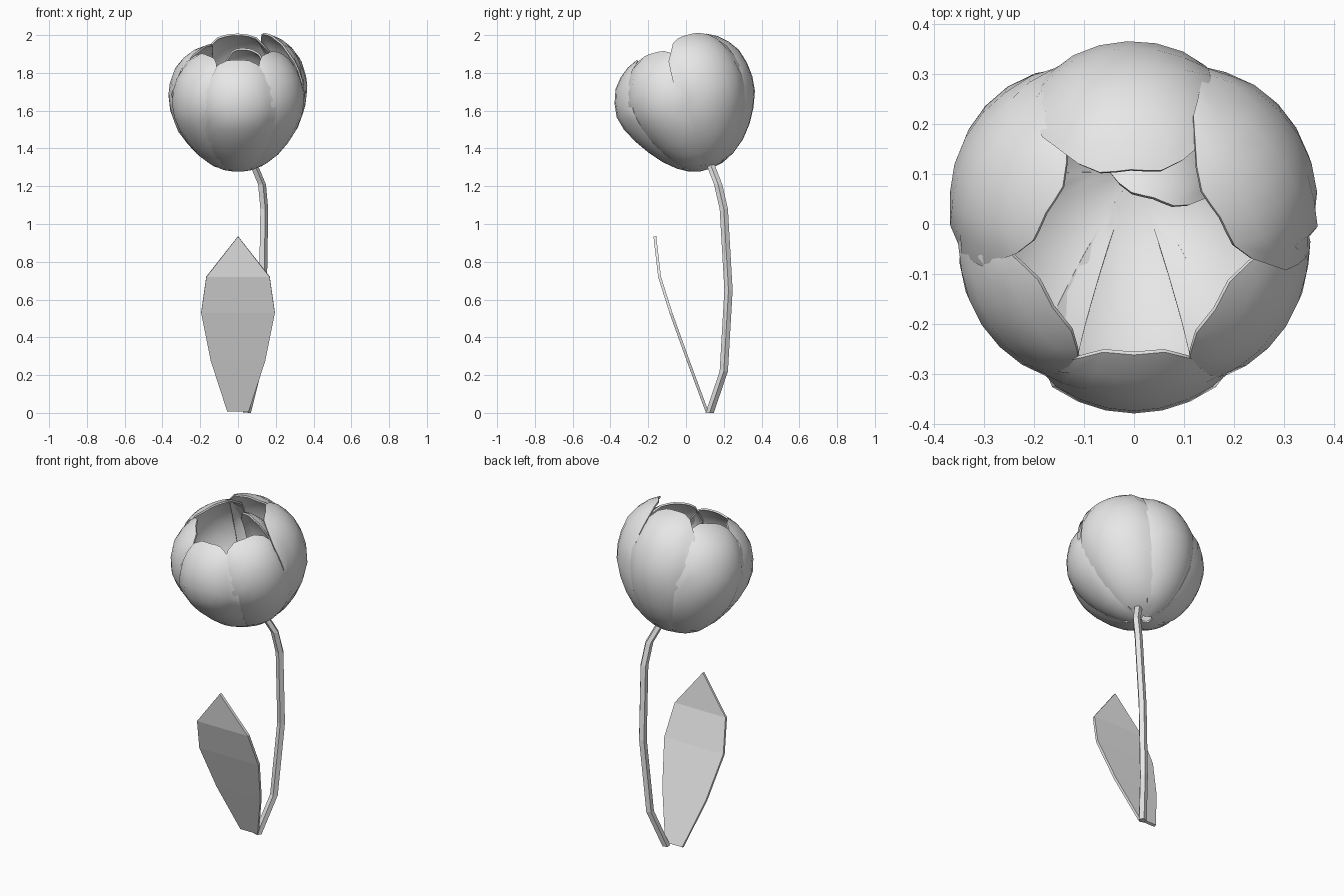
import bpy
import math
from mathutils import Matrix, Vector

if "Cube" in bpy.data.objects:
    bpy.data.objects.remove(bpy.data.objects["Cube"], do_unlink=True)

grey = bpy.data.materials.new("light grey")
grey.use_nodes = True
grey.diffuse_color = (0.8, 0.8, 0.8, 1)
grey.node_tree.nodes["Principled BSDF"].inputs["Base Color"].default_value = (0.8, 0.8, 0.8, 1)


def make_object(name, verts, faces):
    mesh = bpy.data.meshes.new(name)
    mesh.from_pydata(verts, [], faces)
    mesh.materials.append(grey)
    obj = bpy.data.objects.new(name, mesh)
    bpy.context.collection.objects.link(obj)
    return obj


def grid_faces(rows, cols, closed=False):
    faces = []
    for i in range(rows - 1):
        for j in range(cols if closed else cols - 1):
            k = (j + 1) % cols
            faces.append((i * cols + j, i * cols + k, (i + 1) * cols + k, (i + 1) * cols + j))
    return faces


def thicken(obj, amount, smooth):
    mod = obj.modifiers.new("thickness", 'SOLIDIFY')
    mod.thickness = amount
    mod.offset = 0
    bpy.ops.object.select_all(action='DESELECT')
    obj.select_set(True)
    bpy.context.view_layer.objects.active = obj
    bpy.ops.object.modifier_apply(modifier=mod.name)
    if smooth:
        bpy.ops.object.shade_smooth_by_angle(angle=math.radians(40))


# Flower cup: radius and height along the leaning axis
PROFILE = [(0.03, 0), (0.13, 0.02), (0.23, 0.1), (0.31, 0.2), (0.355, 0.32),
           (0.365, 0.43), (0.33, 0.54), (0.27, 0.62), (0.19, 0.66)]
HEAD = Matrix.Translation((0, 0.1, 1.29)) @ Matrix.Rotation(math.radians(15), 4, 'X')


def profile_at(t):
    x = min(max(t, 0), 1) * (len(PROFILE) - 1)
    i = min(int(x), len(PROFILE) - 2)
    f = x - i
    (r0, h0), (r1, h1) = PROFILE[i], PROFILE[i + 1]
    return r0 + (r1 - r0) * f, h0 + (h1 - h0) * f


def petal(name, angle, scale, tall, half_width):
    rows, cols = 13, 9
    verts = []
    for i in range(rows):
        for j in range(cols):
            s = 2 * j / (cols - 1) - 1
            # Rounded tip: the side columns stop lower
            r, h = profile_at(i / (rows - 1) * (1 - 0.22 * s ** 4))
            a = math.radians(angle + half_width * s)
            r *= scale * (1 - 0.08 * s * s)
            r *= 1 - 0.2 * max(0, -math.sin(a)) * max(0, 1 - h / 0.4)
            verts.append(HEAD @ Vector((r * math.cos(a), r * math.sin(a), h * tall)))
    thicken(make_object(name, verts, grid_faces(rows, cols)), 0.01, True)


petal("back_petal", 92, 1.01, 1.04, 36)
petal("back_left_petal", 30, 1.04, 1.07, 37)
petal("back_right_petal", 152, 1.04, 0.98, 36)
petal("front_right_petal", 212, 1.0, 0.98, 37)
petal("front_left_petal", 328, 1.0, 1.0, 37)
petal("front_petal", 270, 1.04, 0.98, 35)
petal("inner_petal", 72, 0.65, 0.95, 40)

# Stem: five-sided tube along a bowed path
PATH = [(0.045, 0.125, 0), (0.1, 0.2, 0.22), (0.13, 0.225, 0.65),
        (0.137, 0.2, 1.08), (0.125, 0.17, 1.21), (0.07, 0.12, 1.34)]
SIDES = 5
verts = []
for x, y, z in PATH:
    for k in range(SIDES):
        a = math.tau * k / SIDES
        verts.append((x + 0.023 * math.cos(a), y + 0.023 * math.sin(a), z))
faces = grid_faces(len(PATH), SIDES, True)
faces.append(tuple(reversed(range(SIDES))))
faces.append(tuple(range(len(verts) - SIDES, len(verts))))
make_object("stem", verts, faces)

# Leaf: flat blade of half width, depth and height per row
BLADE = [(0.057, 0.11, 0.01), (0.145, 0.01, 0.28), (0.195, -0.08, 0.53), (0.168, -0.14, 0.72)]
verts = [(side * w, y, z) for w, y, z in BLADE for side in (-1, 1)]
faces = grid_faces(len(BLADE), 2)
verts.append((0, -0.165, 0.935))
faces.append((len(verts) - 3, len(verts) - 2, len(verts) - 1))
thicken(make_object("leaf", verts, faces), 0.015, False)
